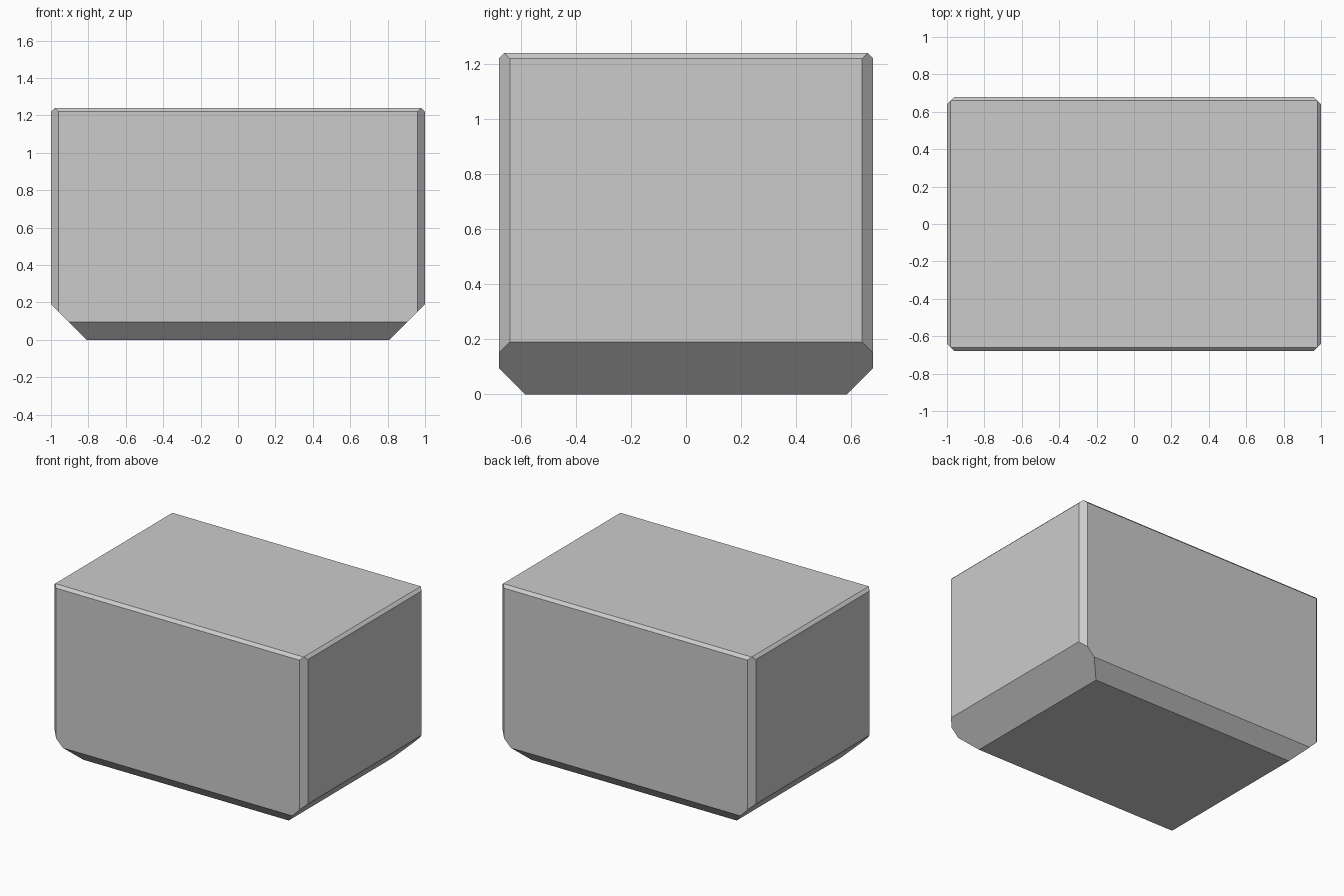
import bpy, bmesh, math

if "Cube" in bpy.data.objects:
    bpy.data.objects.remove(bpy.data.objects["Cube"])

# Corner points of one quadrant, from top to bottom
CORNER = [
    (0.98, 0.66, 1.24),                        # top face corner
    (1.00, 0.64, 1.22), (0.96, 0.68, 1.22),    # upper ends of the vertical bevel
    (1.00, 0.64, 0.19), (0.96, 0.68, 0.15),    # lower ends, cut by the side slope
    (0.905, 0.68, 0.095), (0.81, 0.585, 0.0),  # mitre of the side and front slopes
]

# Bevelled block: mirror the corner into four quadrants and wrap it
bm = bmesh.new()
for sx in (-1, 1):
    for sy in (-1, 1):
        for x, y, z in CORNER:
            bm.verts.new((sx * x, sy * y, z))
bmesh.ops.convex_hull(bm, input=bm.verts[:])

# Merge the hull triangles into flat panels
bmesh.ops.dissolve_limit(bm, angle_limit=math.radians(2),
                         verts=bm.verts[:], edges=bm.edges[:])
bmesh.ops.recalc_face_normals(bm, faces=bm.faces[:])

mesh = bpy.data.meshes.new("bevelled_block")
bm.to_mesh(mesh)
bm.free()
block = bpy.data.objects.new("bevelled_block", mesh)
bpy.context.collection.objects.link(block)
